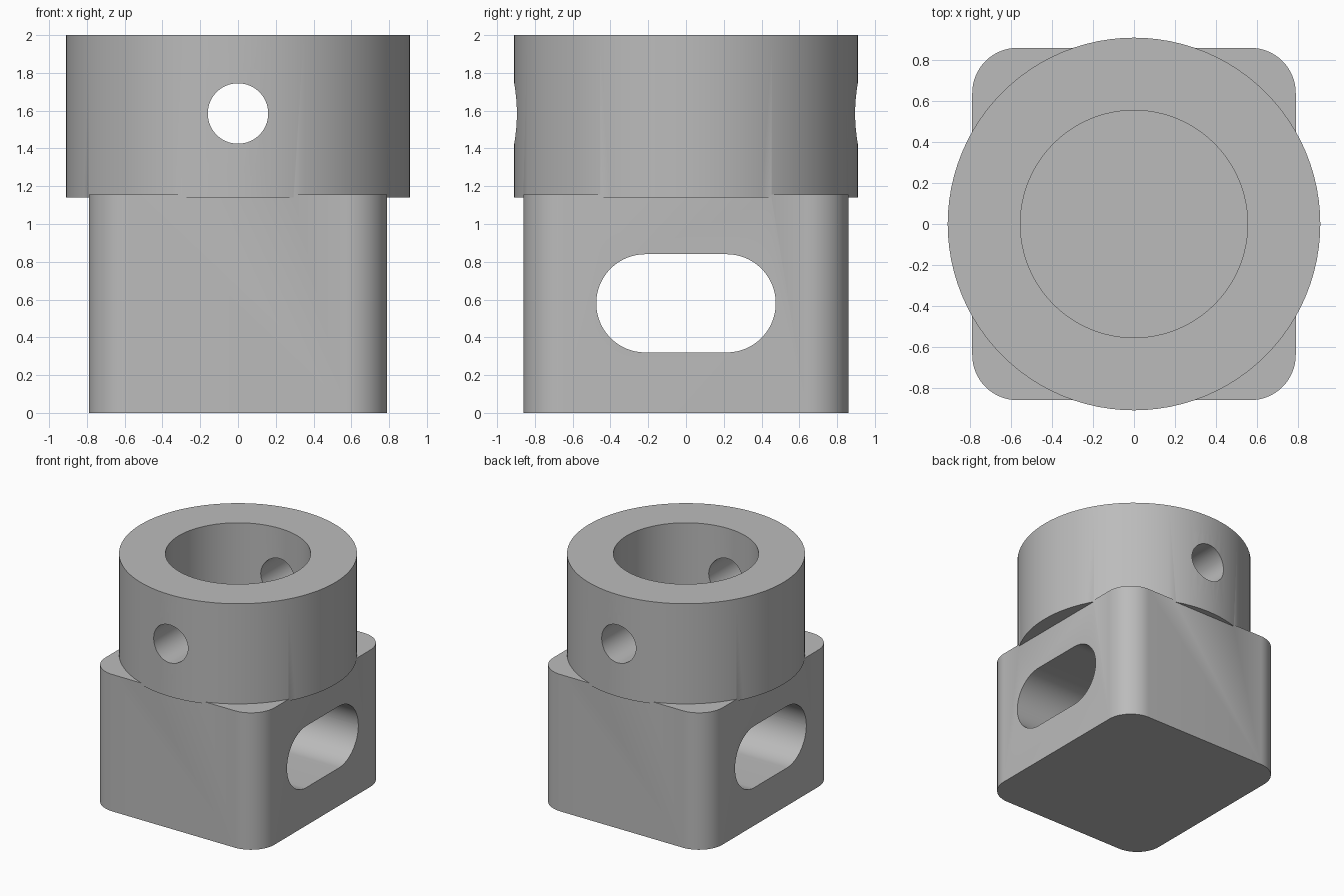
import bpy, bmesh
from math import cos, sin, pi, radians

if "Cube" in bpy.data.objects:
    bpy.data.objects.remove(bpy.data.objects["Cube"])

grey = bpy.data.materials.new("plain grey")
grey.use_nodes = True
colour = (0.5, 0.5, 0.5, 1)
grey.diffuse_color = colour
grey.node_tree.nodes["Principled BSDF"].inputs["Base Color"].default_value = colour


def rounded_rect(hx, hy, r, steps=16):
    """Outline of a rounded rectangle with half sizes hx, hy."""
    points = []
    for q, (sx, sy) in enumerate([(1, 1), (-1, 1), (-1, -1), (1, -1)]):
        for i in range(steps + 1):
            a = (q + i / steps) * pi / 2
            points.append((sx * (hx - r) + r * cos(a), sy * (hy - r) + r * sin(a)))
    return points


def circle(r, n=96):
    return [(r * cos(2 * pi * i / n), r * sin(2 * pi * i / n)) for i in range(n)]


def prism(name, outline, start, end, place=lambda u, v, w: (u, v, w)):
    """Extrude a closed outline from start to end along the placed axis."""
    bm = bmesh.new()
    base = bm.faces.new([bm.verts.new(place(u, v, start)) for u, v in outline])
    top = bmesh.ops.extrude_face_region(bm, geom=[base])["geom"]
    move = [b - a for a, b in zip(place(0, 0, start), place(0, 0, end))]
    bmesh.ops.translate(bm, vec=move, verts=[g for g in top if isinstance(g, bmesh.types.BMVert)])
    bmesh.ops.remove_doubles(bm, verts=bm.verts, dist=1e-5)
    bmesh.ops.recalc_face_normals(bm, faces=bm.faces)
    mesh = bpy.data.meshes.new(name)
    bm.to_mesh(mesh)
    bm.free()
    mesh.materials.append(grey)
    obj = bpy.data.objects.new(name, mesh)
    bpy.context.collection.objects.link(obj)
    return obj


# Rounded block with a round collar sunk slightly into its top
body = prism("socket_body", rounded_rect(0.79, 0.86, 0.22), 0, 1.155)
collar = prism("collar", circle(0.91), 1.14, 2)

# Blind bore, cross pin hole and side slot
bore = prism("bore_cutter", circle(0.555), 1.14, 2.2)
pin = prism("pin_hole_cutter", circle(0.16, 64), -1.2, 1.2, lambda u, v, w: (u, w, v + 1.585))
slot = prism("slot_cutter", rounded_rect(0.475, 0.26, 0.2599, 24), -1.2, 1.2,
             lambda u, v, w: (w, u, v + 0.58))

bpy.context.view_layer.objects.active = body
for tool, operation in [(collar, "UNION"), (bore, "DIFFERENCE"),
                        (pin, "DIFFERENCE"), (slot, "DIFFERENCE")]:
    mod = body.modifiers.new(tool.name, "BOOLEAN")
    mod.object, mod.operation, mod.solver = tool, operation, "EXACT"
    bpy.ops.object.modifier_apply(modifier=mod.name)
    bpy.data.objects.remove(tool)

# Smooth round walls, sharp rims
bpy.ops.object.select_all(action="DESELECT")
body.select_set(True)
bpy.ops.object.shade_smooth_by_angle(angle=radians(30))
